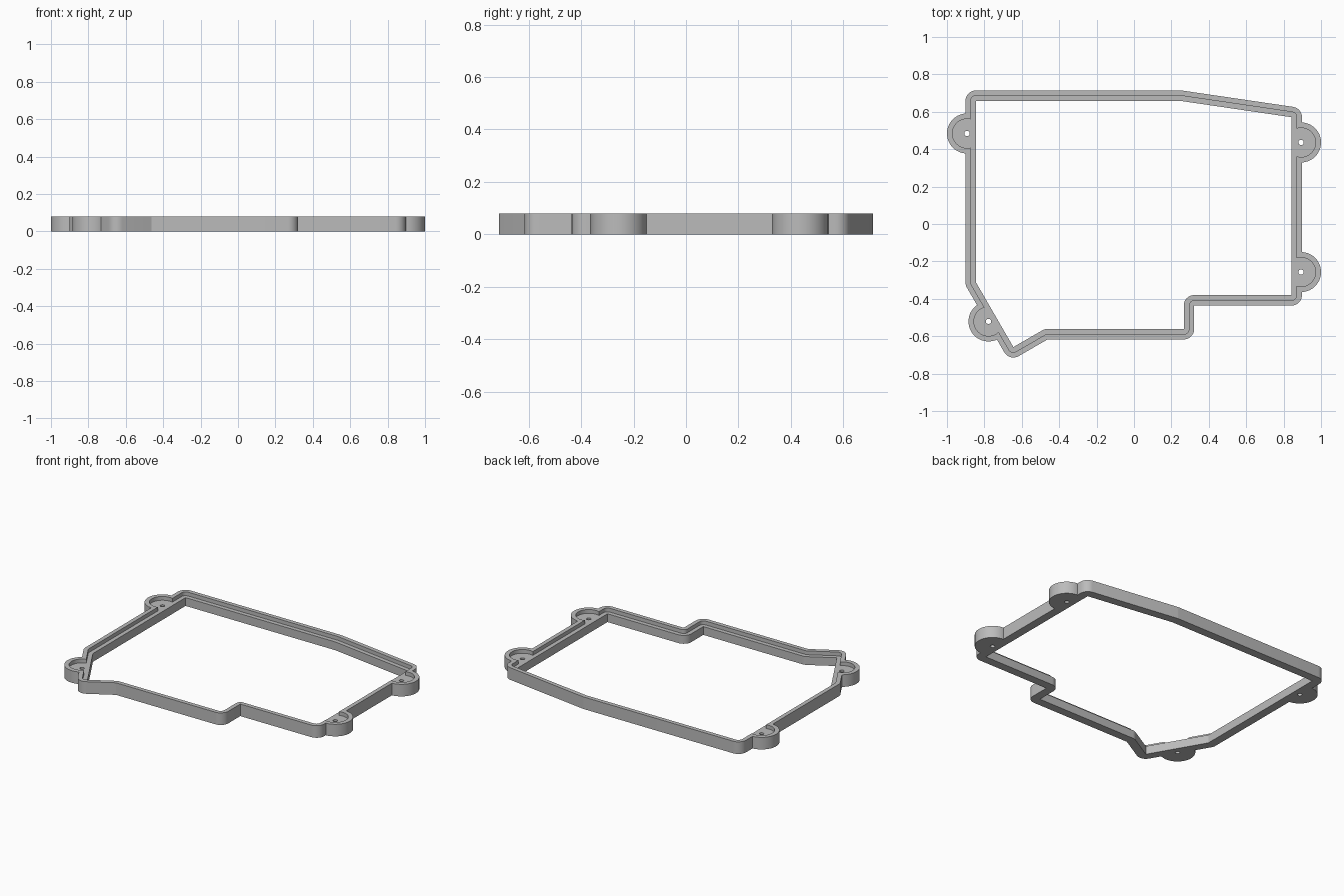
import bpy, bmesh, math
from mathutils import Vector

if "Cube" in bpy.data.objects:
    bpy.data.objects.remove(bpy.data.objects["Cube"], do_unlink=True)

HEIGHT, LEDGE, WALL = 0.08, 0.055, 0.056
TAB_R, POCKET_R, HOLE_R = 0.107, 0.078, 0.014

# Inner edge of the frame, counter-clockwise
INNER = [Vector(p) for p in (
    (-0.845, 0.658), (-0.845, -0.312), (-0.645, -0.658), (-0.477, -0.561),
    (0.266, -0.561), (0.266, -0.38), (0.842, -0.38), (0.842, 0.571), (0.25, 0.658))]
TABS = [(-0.893, 0.484), (0.893, 0.436), (0.893, -0.257), (-0.778, -0.521)]


def outline(d):
    """Inner edge pushed out by d, rounded about the inside of each bend."""
    points = []
    for i, p in enumerate(INNER):
        a = (p - INNER[i - 1]).normalized()
        b = (INNER[(i + 1) % len(INNER)] - p).normalized()
        na, nb = Vector((a.y, -a.x)), Vector((b.y, -b.x))
        if a.x * b.y - a.y * b.x > 0:
            centre, r = p, d
        else:
            centre = p + (na + nb) * (WALL / (1 + na.dot(nb)))
            r = d - WALL
        if abs(r) < 1e-5:
            points.append(centre)
            continue
        start = math.atan2(na.y, na.x)
        turn = math.atan2(na.x * nb.y - na.y * nb.x, na.dot(nb))
        for k in range(9):
            t = start + turn * k / 8
            points.append(centre + r * Vector((math.cos(t), math.sin(t))))
    return points


def circle(centre, r, n):
    return [Vector(centre) + r * Vector((math.cos(math.tau * k / n), math.sin(math.tau * k / n)))
            for k in range(n)]


def prism(name, points, z0, z1):
    bm = bmesh.new()
    face = bm.faces.new([bm.verts.new((p.x, p.y, z0)) for p in points])
    top = bmesh.ops.extrude_face_region(bm, geom=[face])["geom"]
    bmesh.ops.translate(bm, vec=(0, 0, z1 - z0),
                        verts=[v for v in top if isinstance(v, bmesh.types.BMVert)])
    bmesh.ops.recalc_face_normals(bm, faces=bm.faces)
    mesh = bpy.data.meshes.new(name)
    bm.to_mesh(mesh)
    bm.free()
    ob = bpy.data.objects.new(name, mesh)
    bpy.context.collection.objects.link(ob)
    return ob


def combine(target, tool, operation):
    tool.hide_render = True
    mod = target.modifiers.new("boolean", "BOOLEAN")
    mod.operation, mod.solver, mod.object = operation, "EXACT", tool
    bpy.ops.object.select_all(action="DESELECT")
    bpy.context.view_layer.objects.active = target
    target.select_set(True)
    bpy.ops.object.modifier_apply(modifier=mod.name)
    bpy.data.objects.remove(tool, do_unlink=True)


# Outer body with round mounting tabs
frame = prism("gasket_frame", outline(WALL), 0, HEIGHT)
for c in TABS:
    combine(frame, prism("tab", circle(c, TAB_R, 64), 0, HEIGHT), "UNION")

# Lowered ledge inside the rim, and pockets in the tabs
combine(frame, prism("ledge_cutter", outline(WALL / 2), LEDGE, 0.2), "DIFFERENCE")
for c in TABS:
    combine(frame, prism("pocket_cutter", circle(c, POCKET_R, 48), LEDGE, 0.2), "DIFFERENCE")

# Central opening and screw holes
combine(frame, prism("opening_cutter", outline(0), -0.1, 0.3), "DIFFERENCE")
for c in TABS:
    combine(frame, prism("hole_cutter", circle(c, HOLE_R, 24), -0.1, 0.3), "DIFFERENCE")

# Single grey finish
grey = bpy.data.materials.new("plain_grey")
grey.use_nodes = True
colour = (0.5, 0.5, 0.5, 1)
grey.diffuse_color = colour
grey.node_tree.nodes["Principled BSDF"].inputs["Base Color"].default_value = colour
frame.data.materials.clear()
frame.data.materials.append(grey)

bpy.context.view_layer.objects.active = frame
frame.select_set(True)
bpy.ops.object.shade_smooth_by_angle(angle=math.radians(25))
